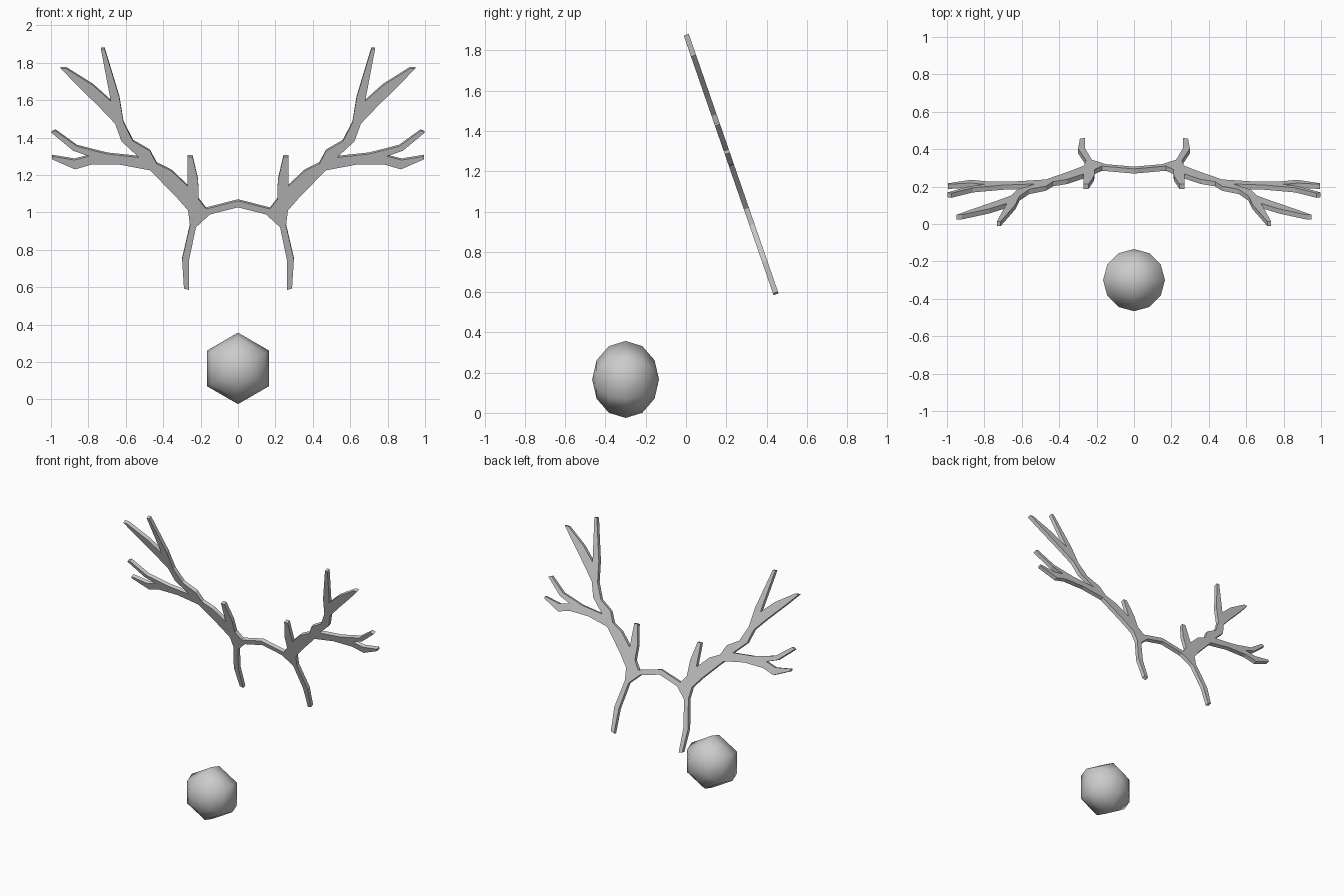
import bpy, bmesh
from mathutils import Vector, Matrix

if "Cube" in bpy.data.objects:
    bpy.data.objects.remove(bpy.data.objects["Cube"])

# Right half of the antler outline as seen from the front (x, z), from the
# top of the centre bridge around to its underside
half = [
    (0, 1.062), (.171, 1.018), (.211, 1.07), (.213, 1.17), (.243, 1.297), (.270, 1.297), (.270, 1.14),  # brow tine
    (.357, 1.222), (.435, 1.26), (.471, 1.328), (.561, 1.38), (.612, 1.48), (.634, 1.613),
    (.713, 1.874), (.733, 1.874), (.680, 1.594),                                   # top tine
    (.775, 1.679), (.92, 1.77), (.948, 1.77), (.871, 1.69), (.743, 1.564),         # outer upper tine
    (.657, 1.474), (.623, 1.38), (.530, 1.294),
    (.70, 1.312), (.861, 1.353), (.976, 1.436), (.998, 1.426), (.882, 1.33),       # middle tine
    (.797, 1.3), (.875, 1.28), (.995, 1.3), (.995, 1.284), (.871, 1.23), (.786, 1.255),  # lower tine
    (.631, 1.255), (.471, 1.225), (.332, 1.085), (.267, 1.01), (.257, .93),
    (.299, .748), (.289, .593), (.262, .585), (.262, .743), (.225, .92),           # stem
    (.150, .989), (0, 1.027),
]
outline = half + [(-x, z) for x, z in reversed(half[1:-1])]


def tilted(x, z):
    """Lift an outline point onto the leaning plane."""
    return Vector((x, -.01 + (1.87 - z) * .346, z))


# Antlers: one flat leaning plate with thickness
bm = bmesh.new()
face = bm.faces.new([bm.verts.new(tilted(x, z)) for x, z in outline])
ext = bmesh.ops.extrude_face_region(bm, geom=[face], use_keep_orig=True)
moved = [v for v in ext["geom"] if isinstance(v, bmesh.types.BMVert)]
bmesh.ops.translate(bm, verts=moved, vec=(0, .025, .0086))
bmesh.ops.recalc_face_normals(bm, faces=bm.faces)
mesh = bpy.data.meshes.new("antlers")
bm.to_mesh(mesh)
bm.free()
bpy.context.collection.objects.link(bpy.data.objects.new("antlers", mesh))

# Nose: six-sided smooth sphere with its poles along y
bm = bmesh.new()
bmesh.ops.create_uvsphere(bm, u_segments=6, v_segments=6, radius=1)
bm.transform(Matrix.Rotation(1.5707963, 4, 'X'))
bm.transform(Matrix.Translation((0, -.3, .166)) @ Matrix.Diagonal((.191, .166, .191, 1)))
for f in bm.faces:
    f.smooth = True
mesh = bpy.data.meshes.new("nose")
bm.to_mesh(mesh)
bm.free()
bpy.context.collection.objects.link(bpy.data.objects.new("nose", mesh))
